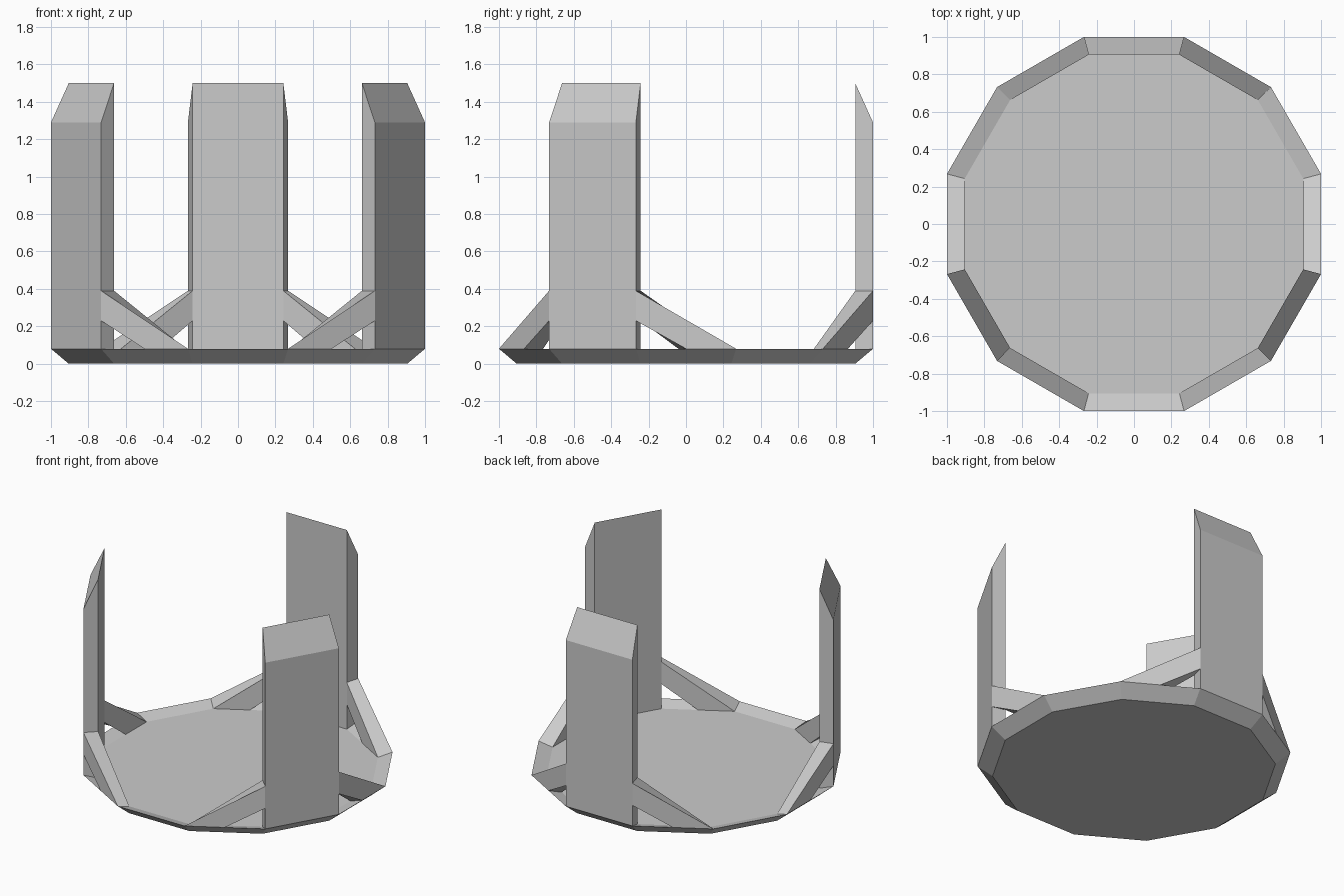
import bpy, bmesh
from math import sin, cos, radians

if "Cube" in bpy.data.objects:
    bpy.data.objects.remove(bpy.data.objects["Cube"])

R_OUT = 1 / cos(radians(15))      # 12-gon with its flats at distance 1
R_IN = R_OUT * 0.905
RIM, FLOOR, TOP, SHOULDER = 0.08, 0.05, 1.5, 1.29


def corner(angle, radius, z):
    a = radians(angle)
    return (radius * cos(a), radius * sin(a), z)


def finish(name, bm):
    bmesh.ops.recalc_face_normals(bm, faces=bm.faces)
    mesh = bpy.data.meshes.new(name)
    bm.to_mesh(mesh)
    bm.free()
    obj = bpy.data.objects.new(name, mesh)
    bpy.context.collection.objects.link(obj)


def bridge(bm, a, b):
    n = len(a)
    for i in range(n):
        j = (i + 1) % n
        bm.faces.new((a[i], a[j], b[j], b[i]))


def wall_piece(name, start, end, outer, inner):
    """Solid on one rim side; outlines are (fraction along the side, z)."""
    bm = bmesh.new()
    loops = []
    for radius, outline in ((R_OUT, outer), (R_IN, inner)):
        loop = []
        for t, z in outline:
            p, q = corner(start, radius, z), corner(end, radius, z)
            loop.append(bm.verts.new([p[k] + (q[k] - p[k]) * t for k in range(3)]))
        bm.faces.new(loop)
        loops.append(loop)
    bridge(bm, *loops)
    finish(name, bm)


# base: twelve-sided dish with a chamfered underside
bm = bmesh.new()
rings = [[bm.verts.new(corner(15 + 30 * i, r, z)) for i in range(12)]
         for r, z in ((R_IN, 0), (R_OUT, RIM), (R_IN, FLOOR))]
bridge(bm, rings[0], rings[1])
bridge(bm, rings[1], rings[2])
bm.faces.new(rings[0])
bm.faces.new(rings[2])
finish("base", bm)

# three uprights with sloped tops, each with a brace on both sides
for n, mid in enumerate((90, 210, 330), 1):
    wall_piece(f"upright_{n}", mid - 15, mid + 15,
               [(0, RIM), (1, RIM), (1, SHOULDER), (0, SHOULDER)],
               [(0, FLOOR), (1, FLOOR), (1, TOP), (0, TOP)])
    for side, s in (("left", 1), ("right", -1)):
        wall_piece(f"brace_{n}_{side}", mid + 15 * s, mid + 45 * s,
                   [(0, 0.39), (1, RIM), (0.5, RIM), (0, 0.23)],
                   [(0, 0.39), (1, FLOOR), (0.5, FLOOR), (0, 0.23)])
